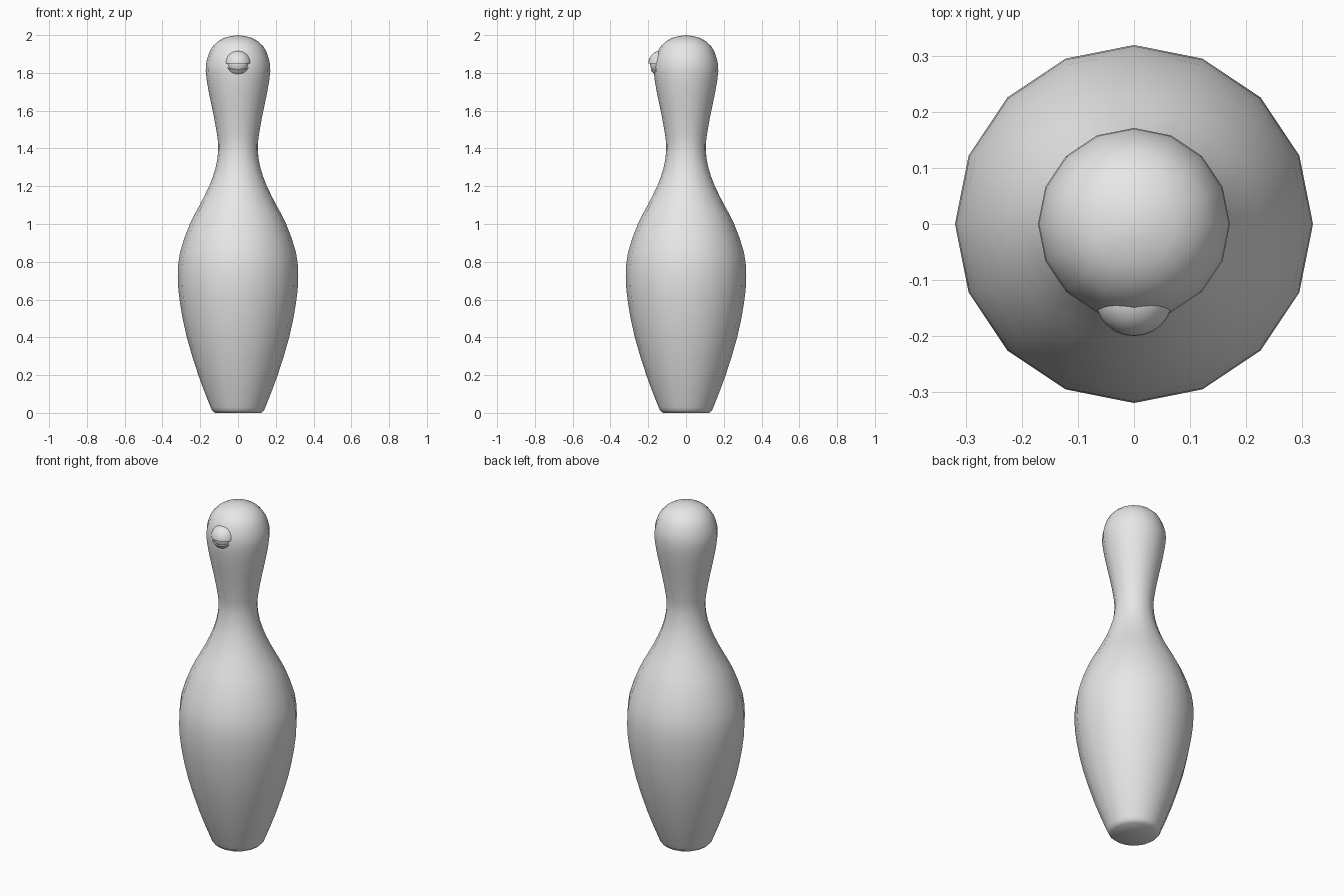
import bpy
import bmesh
import math
from mathutils import Vector

cube = bpy.data.objects.get("Cube")
if cube:
    bpy.data.objects.remove(cube, do_unlink=True)

SIDES = 16
EYE = Vector((0, -0.13, 1.848))

grey = bpy.data.materials.new("plain_grey")
grey.use_nodes = True
grey.diffuse_color = (0.8, 0.8, 0.8, 1)
grey.node_tree.nodes["Principled BSDF"].inputs["Base Color"].default_value = (0.8, 0.8, 0.8, 1)


def finish(name, bm, angle):
    """Turn a bmesh into a smooth grey object with sharp creases."""
    bmesh.ops.recalc_face_normals(bm, faces=bm.faces)
    mesh = bpy.data.meshes.new(name)
    bm.to_mesh(mesh)
    bm.free()
    mesh.materials.append(grey)
    obj = bpy.data.objects.new(name, mesh)
    bpy.context.collection.objects.link(obj)
    bpy.ops.object.select_all(action="DESELECT")
    obj.select_set(True)
    bpy.context.view_layer.objects.active = obj
    bpy.ops.object.shade_smooth_by_angle(angle=math.radians(angle))
    return obj


def smooth_path(points):
    """Catmull-Rom curve with one extra point between each pair."""
    path = [points[0]]
    for i in range(len(points) - 1):
        a, b = points[max(i - 1, 0)], points[i]
        c, d = points[i + 1], points[min(i + 2, len(points) - 1)]
        path.append((b + c) * 0.5625 - (a + d) * 0.0625)
        path.append(c)
    return path


# Pin body: radius and height from the foot to the crown
profile = [
    (0.138, 0.014), (0.157, 0.06), (0.21, 0.2), (0.271, 0.4), (0.307, 0.58),
    (0.319, 0.72), (0.307, 0.85), (0.255, 1.0), (0.203, 1.1), (0.153, 1.2),
    (0.118, 1.3), (0.105, 1.39), (0.109, 1.46), (0.13, 1.58), (0.155, 1.7),
    (0.171, 1.81), (0.162, 1.88), (0.132, 1.943), (0.075, 1.985), (0, 2.0),
]
path = smooth_path([Vector((r, 0, z)) for r, z in profile])
path = [Vector((0, 0, 0)), Vector((0.122, 0, 0))] + path

bm = bmesh.new()
verts = [bm.verts.new(p) for p in path]
edges = [bm.edges.new(pair) for pair in zip(verts, verts[1:])]
bmesh.ops.spin(bm, geom=verts + edges, cent=(0, 0, 0), axis=(0, 0, 1),
               angle=math.tau, steps=SIDES, use_duplicate=False)
bmesh.ops.remove_doubles(bm, verts=bm.verts, dist=0.0005)
finish("pin_body", bm, 50)


def ball(name, radius, cut=None, normal=None):
    """Eye sphere, optionally cut by a plane and capped; normal is the removed side."""
    bm = bmesh.new()
    bmesh.ops.create_uvsphere(bm, u_segments=24, v_segments=16, radius=radius)
    bmesh.ops.translate(bm, verts=bm.verts, vec=EYE)
    if cut:
        geom = bm.verts[:] + bm.edges[:] + bm.faces[:]
        result = bmesh.ops.bisect_plane(bm, geom=geom, plane_co=EYE + Vector(cut),
                                        plane_no=normal, clear_outer=True)
        rim = [e for e in result["geom_cut"] if isinstance(e, bmesh.types.BMEdge)]
        bmesh.ops.edgeloop_fill(bm, edges=rim)
    return finish(name, bm, 40)


# Single eye with a level upper lid and a tilted lower lid
ball("eyeball", 0.06)
ball("upper_eyelid", 0.07, (0, 0, 0.001), (0, 0, -1))
ball("lower_eyelid", 0.066, (0, 0, -0.009), (0, -0.4, 1))
